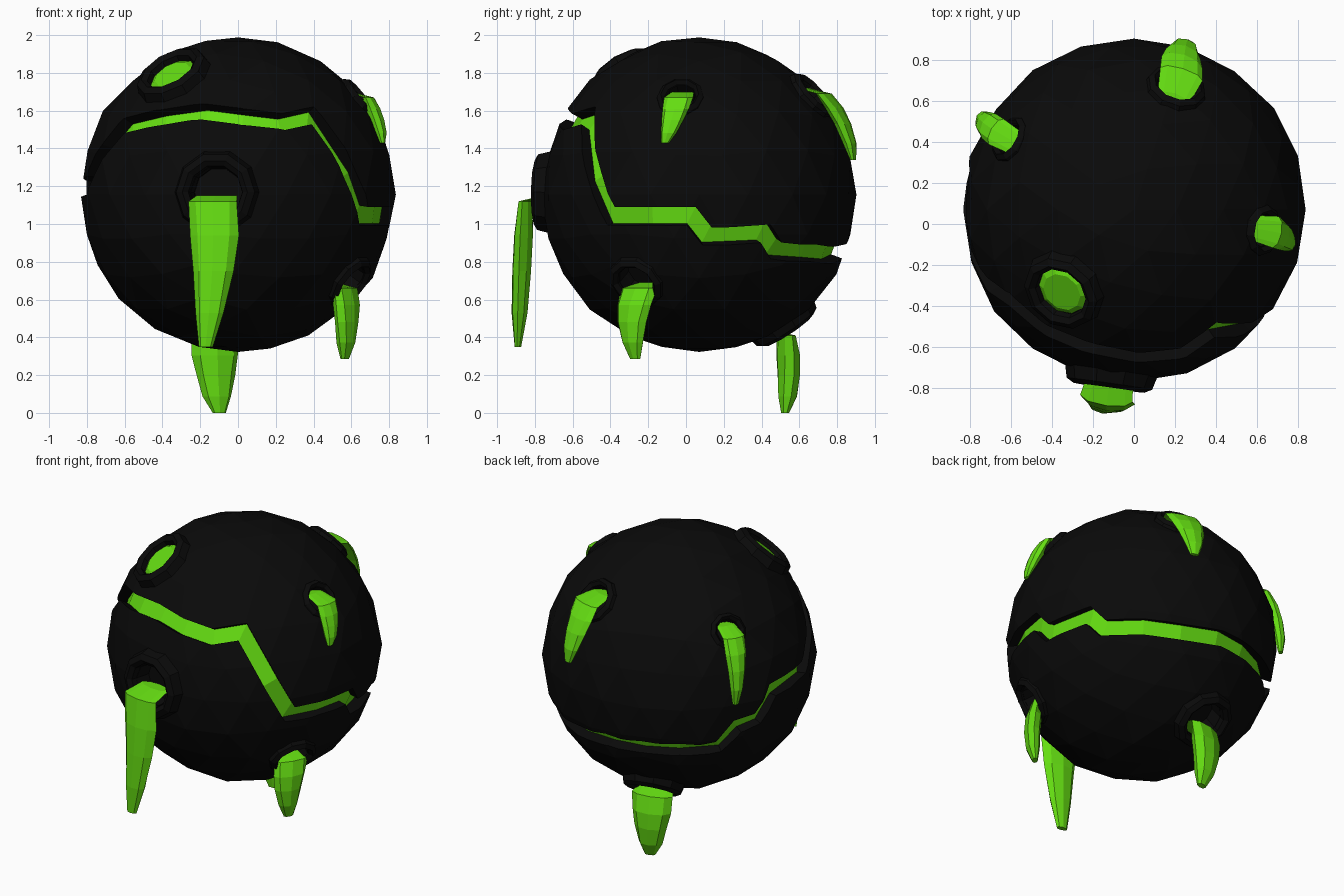
import bpy, bmesh, math, random
from mathutils import Vector

if "Cube" in bpy.data.objects:
    bpy.data.objects.remove(bpy.data.objects["Cube"])

random.seed(4)
C = Vector((0, 0.07, 1.155))   # centre of the rock
R = 0.842


def material(name, rgb):
    m = bpy.data.materials.new(name)
    m.diffuse_color = (*rgb, 1)
    m.use_nodes = True
    m.node_tree.nodes["Principled BSDF"].inputs["Base Color"].default_value = m.diffuse_color
    return m


BLACK = material("black rock", (0.003, 0.003, 0.003))
GREEN = material("slime green", (0.13, 0.73, 0.006))


def finish(name, bm, mat):
    bmesh.ops.recalc_face_normals(bm, faces=bm.faces)
    me = bpy.data.meshes.new(name)
    bm.to_mesh(me)
    bm.free()
    me.materials.append(mat)
    ob = bpy.data.objects.new(name, me)
    bpy.context.collection.objects.link(ob)
    return ob


def skin(name, rings, mat, closed=False):
    """Join equal rings of points with quads, capped or closed into a loop."""
    bm = bmesh.new()
    vs = [[bm.verts.new(p) for p in ring] for ring in rings]
    n = len(vs[0])
    pairs = list(zip(vs, vs[1:])) + ([(vs[-1], vs[0])] if closed else [])
    for a, b in pairs:
        for i in range(n):
            j = (i + 1) % n
            bm.faces.new((a[i], a[j], b[j], b[i]))
    if not closed:
        bm.faces.new(vs[0])
        bm.faces.new(vs[-1])
    return finish(name, bm, mat)


def lathe(name, axis, profile, mat, sides=10, closed=False):
    """Turn (radius, distance from centre) points around a direction."""
    q = axis.to_track_quat('Z', 'Y')
    rings = [[C + q @ Vector((r * math.cos(math.tau * i / sides),
                              r * math.sin(math.tau * i / sides), h))
              for i in range(sides)] for r, h in profile]
    return skin(name, rings, mat, closed)


def cut(target, cutter):
    bpy.context.view_layer.objects.active = target
    m = target.modifiers.new("cut", 'BOOLEAN')
    m.operation, m.object, m.solver = 'DIFFERENCE', cutter, 'EXACT'
    bpy.ops.object.modifier_apply(modifier=m.name)
    bpy.data.objects.remove(cutter)


# rough ball of rock
bm = bmesh.new()
bmesh.ops.create_icosphere(bm, subdivisions=3, radius=R)
for v in bm.verts:
    v.co = v.co * random.uniform(0.985, 1.0) + C
    if v.co.z > 1.99:
        v.co.z = 2.0
rock = finish("rock_ball", bm, BLACK)

# zigzag crack: (azimuth in degrees, height)
PATH = [(-144, 1.49), (-125, 1.53), (-105, 1.56), (-71, 1.51), (-56, 1.545),
        (-43, 1.25), (-35, 1.05), (-3, 1.05), (3, 0.95), (26, 0.965),
        (32, 0.88), (70, 0.86), (90, 0.885), (143, 0.885), (151, 1.01),
        (161, 1.03), (169, 1.18), (193, 1.20), (207, 1.37)]
dirs = []
for k, (az, z) in enumerate(PATH):
    az2, z2 = PATH[(k + 1) % len(PATH)]
    span = (az2 - az) % 360
    steps = max(1, round(span / 17))      # follow the ball on long runs
    for s in range(steps):
        a = math.radians(az + span * s / steps)
        lat = math.asin((z + (z2 - z) * s / steps - C.z) / 0.765)
        dirs.append(Vector((math.cos(lat) * math.cos(a),
                            math.cos(lat) * math.sin(a), math.sin(lat))))


def crack_band(name, r0, r1, half, mat):
    rings = []
    for i, p in enumerate(dirs):
        t0 = (p - dirs[i - 1]).normalized()
        t1 = (dirs[(i + 1) % len(dirs)] - p).normalized()
        t = (t0 + t1).normalized()
        side = p.cross(t).normalized() * half / max(0.6, t.dot(t1))
        rings.append([C + r0 * p - side, C + r1 * p - side,
                      C + r1 * p + side, C + r0 * p + side])
    return skin(name, rings, mat, closed=True)


cut(rock, crack_band("cutter", 0.74, 1.0, 0.048, BLACK))
crack_band("glowing_crack", 0.70, 0.765, 0.052, GREEN)


def crater(name, axis, hole):
    """Hole in the ball with a low raised rim; wider holes have taller rims."""
    cut(rock, lathe("cutter", axis, [(hole * 0.9, 0.72), (hole * 1.05, 1.0)], BLACK))
    top = math.sqrt(R * R - hole * hole) + max(0.01, hole * 0.7 - 0.055)
    lathe(name + "_crater_rim", axis,
          [(hole * 1.6, 0.77), (hole * 1.45, top - 0.02), (hole * 1.2, top),
           (hole, top - 0.02), (hole * 0.9, 0.74)], BLACK, closed=True)


def drip(name, top, mid, tip, w, thick):
    """Tapering flat drip through three points, rooted inside the ball."""
    top, mid, tip = Vector(top), Vector(mid), Vector(tip)
    out = Vector((mid.x - C.x, mid.y - C.y, 0)).normalized()
    across = Vector((-out.y, out.x, 0))
    stations = [(top - out * 0.13 + Vector((0, 0, 0.03)), 0.8, 0.8)]
    for t, fw, ft in ((0, 1, 0.7), (0.25, 0.97, 1), (0.5, 0.8, 1),
                      (0.78, 0.58, 0.85), (1, 0.28, 0.35)):
        p = (top * (1 - t) * (1 - 2 * t) + mid * 4 * t * (1 - t)
             + tip * t * (2 * t - 1))
        stations.append((p, fw, ft))
    rings = [[p + across * (w * fw * math.cos(i * math.pi / 4) * random.uniform(0.95, 1.05))
              + out * (thick * ft * math.sin(i * math.pi / 4)) for i in range(8)]
             for p, fw, ft in stations]
    skin(name + "_slime_drip", rings, GREEN)


# slime drips: top, middle, tip, half width, half thickness, hole radius
DRIPS = {
    "front": ((-.13, -.85, 1.12), (-.13, -.87, .75), (-.17, -.89, .35), .13, .05, .145),
    "lower_right": ((.57, -.25, .66), (.575, -.285, .48), (.565, -.27, .285), .11, .05, .105),
    "bottom": ((-.12, .53, .41), (-.12, .545, .2), (-.10, .525, 0), .13, .06, .13),
    "upper_right": ((.69, -.04, 1.67), (.735, -.07, 1.55), (.765, -.11, 1.43), .075, .04, .085),
    "back": ((.23, .73, 1.69), (.24, .83, 1.53), (.26, .885, 1.34), .105, .04, .1),
    "left": ((-.67, .45, 1.59), (-.725, .495, 1.4), (-.735, .52, 1.18), .07, .04, .08),
}
for key, (top, mid, tip, w, thick, hole) in DRIPS.items():
    crater(key, (Vector(top) + Vector((0, 0, 0.05)) - C).normalized(), hole)
    drip(key, top, mid, tip, w, thick)

# slime pool filling the top crater
up = Vector((-0.35, -0.40, 0.64)).normalized()
crater("top", up, 0.135)
lathe("top_slime_pool", up, [(0.125, 0.73), (0.14, 0.81), (0.10, 0.835)], GREEN)
